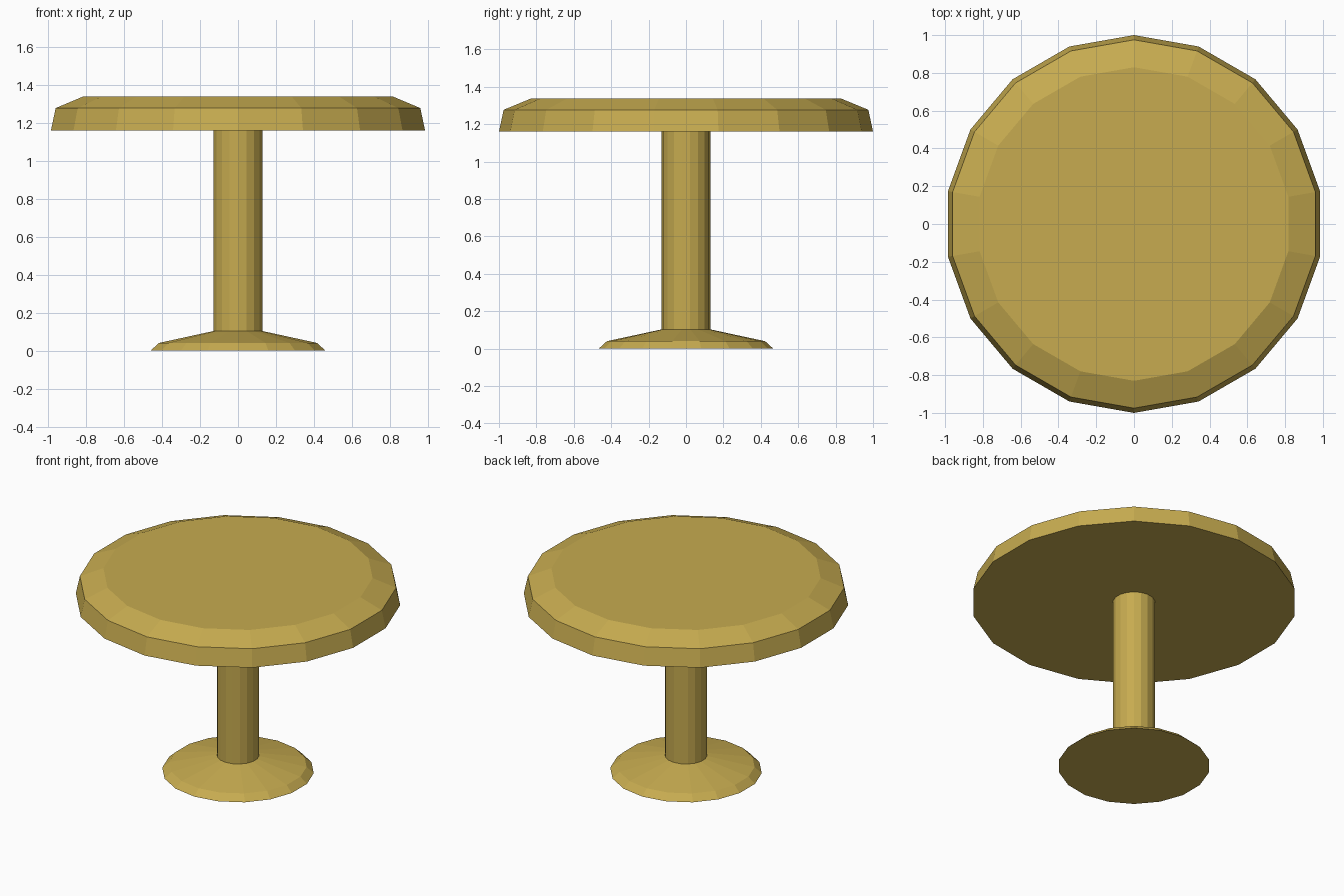
import bpy, bmesh
from math import sin, cos, pi

if "Cube" in bpy.data.objects:
    bpy.data.objects.remove(bpy.data.objects["Cube"])

SIDES = 18

wood = bpy.data.materials.new("golden_wood")
wood.diffuse_color = (0.57, 0.41, 0.08, 1)
wood.use_nodes = True
wood.node_tree.nodes["Principled BSDF"].inputs["Base Color"].default_value = wood.diffuse_color


def turned(name, profile):
    """Closed flat-sided solid turned about z from (radius, height) points, bottom to top."""
    bm = bmesh.new()
    rings = [[bm.verts.new((r * sin(2 * pi * i / SIDES), -r * cos(2 * pi * i / SIDES), z))
              for i in range(SIDES)] for r, z in profile]
    for low, high in zip(rings, rings[1:]):
        for i in range(SIDES):
            j = (i + 1) % SIDES
            bm.faces.new((low[i], low[j], high[j], high[i]))
    bm.faces.new(rings[0][::-1])
    bm.faces.new(rings[-1])
    mesh = bpy.data.meshes.new(name)
    bm.to_mesh(mesh)
    bm.free()
    mesh.materials.append(wood)
    obj = bpy.data.objects.new(name, mesh)
    bpy.context.collection.objects.link(obj)
    return obj


# Foot and column in one piece
turned("pedestal", [(0.467, 0), (0.423, 0.04), (0.13, 0.103), (0.13, 1.16)])

# Round top with a slightly tapered edge and a wide bevel
turned("tabletop", [(1.0, 1.16), (0.975, 1.277), (0.83, 1.337)])
